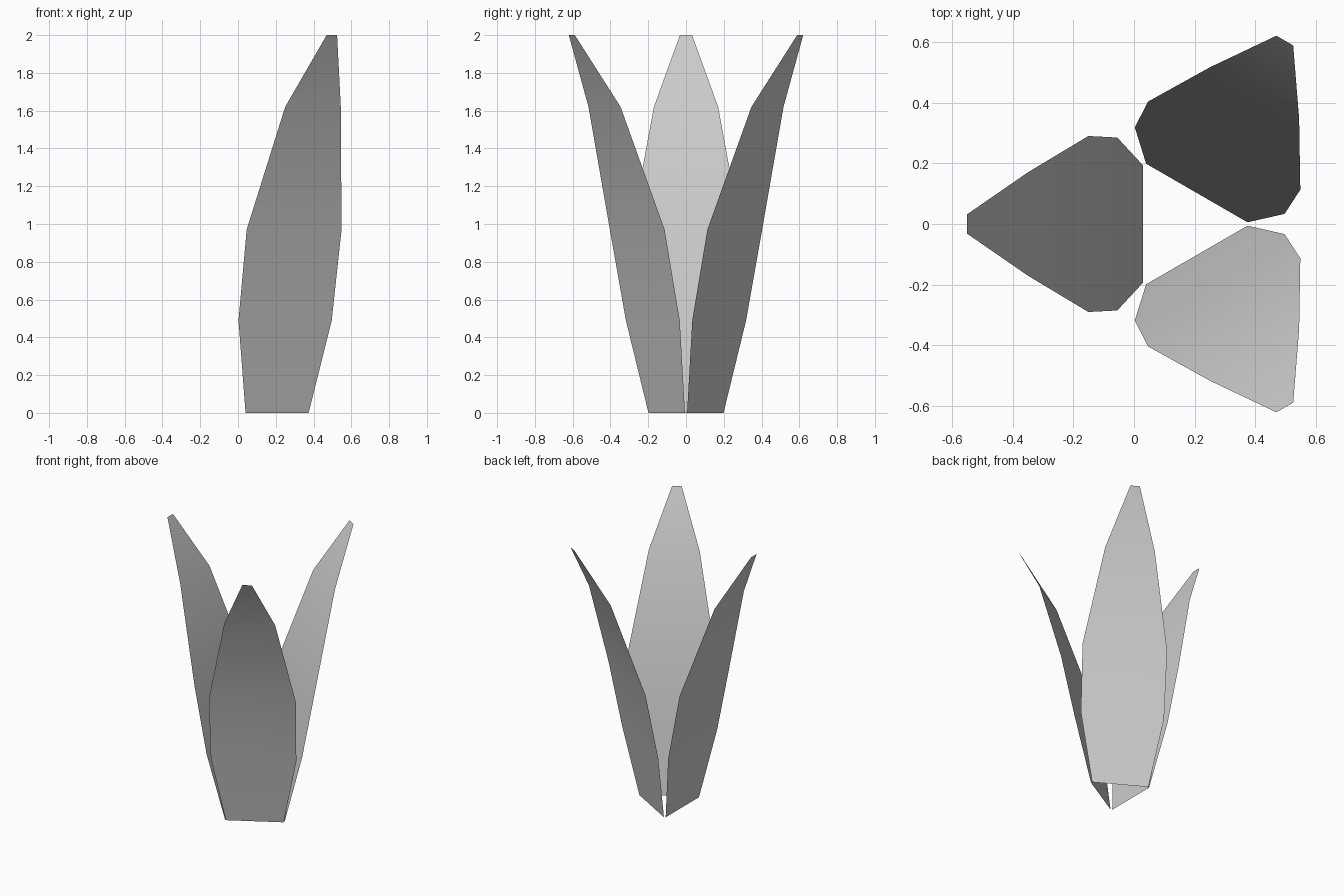
import bpy
from math import sin, cos, radians

if "Cube" in bpy.data.objects:
    bpy.data.objects.remove(bpy.data.objects["Cube"])

# Petal profile rings: (distance from axis, half width, height)
RINGS = [(0.118, 0.193, 0.0), (0.203, 0.285, 0.49), (0.298, 0.29, 0.97),
         (0.498, 0.17, 1.62), (0.698, 0.032, 2.0)]
AXIS_X = 0.148  # the three petals surround this vertical axis


def petal(name, angle):
    c, s = cos(angle), sin(angle)
    verts = [(AXIS_X + r * c - t * s, r * s + t * c, z)
             for r, w, z in RINGS for t in (-w, w)]
    faces = [(i, i + 1, i + 3, i + 2) for i in range(0, 2 * len(RINGS) - 2, 2)]
    mesh = bpy.data.meshes.new(name)
    mesh.from_pydata(verts, [], faces)
    mesh.shade_smooth()
    obj = bpy.data.objects.new(name, mesh)
    bpy.context.collection.objects.link(obj)


# Three thin petals, evenly spaced
for name, degrees in (("petal_left", 180), ("petal_front", -60), ("petal_back", 60)):
    petal(name, radians(degrees))
